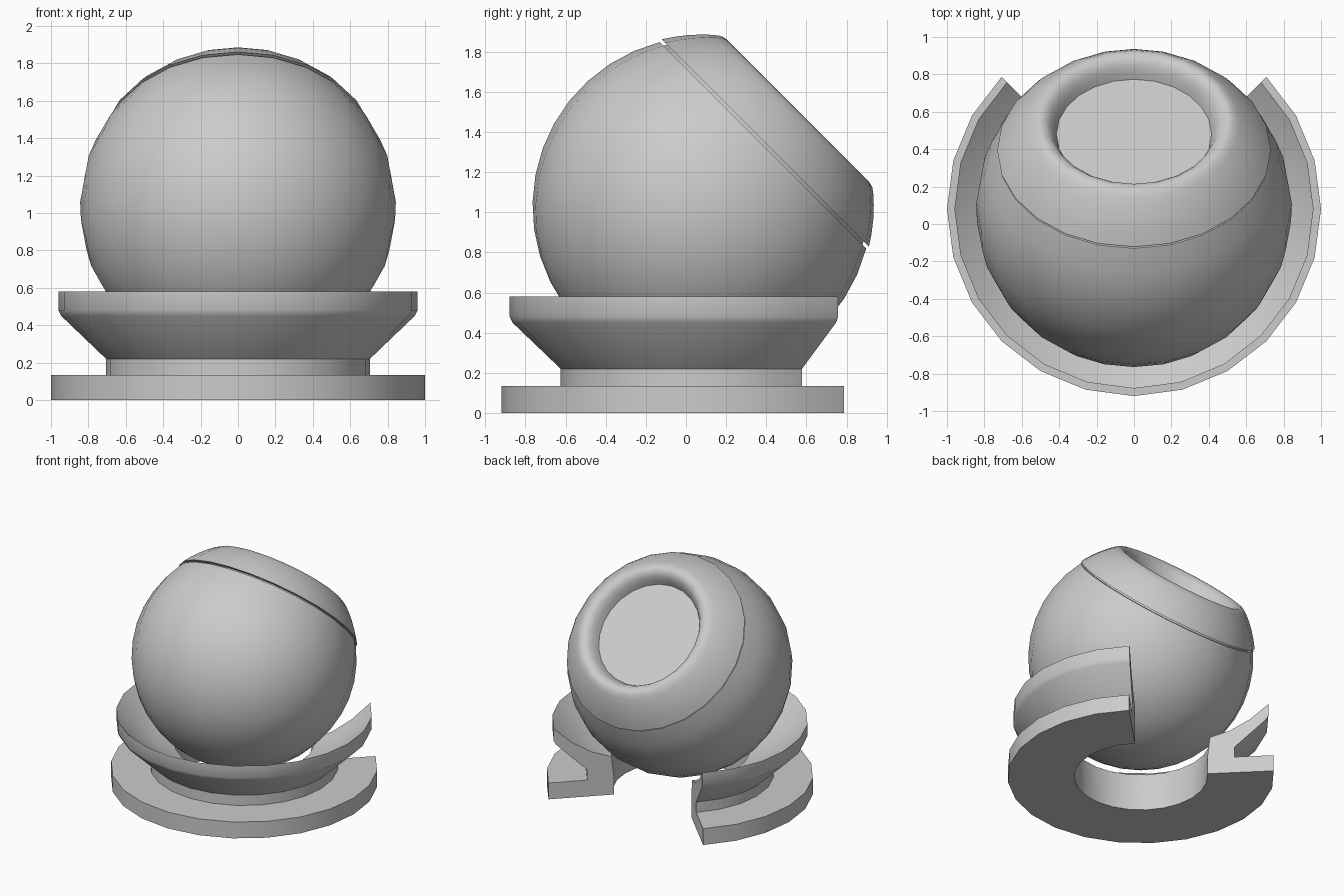
import bpy, bmesh
from math import sin, cos, pi, radians, sqrt
from mathutils import Matrix

if "Cube" in bpy.data.objects:
    bpy.data.objects.remove(bpy.data.objects["Cube"])

AXIS_Y, BALL_Z, BALL_R = 0.08, 1.03, 0.845
CUT_H = 0.43            # height of the parting plane along the tilted axis
SEG = 24


def finish(name, bm, loc, tilt=0.0, sharp=32):
    bmesh.ops.remove_doubles(bm, verts=bm.verts, dist=1e-5)
    bmesh.ops.recalc_face_normals(bm, faces=bm.faces)
    bm.transform(Matrix.Rotation(tilt, 4, 'X'))
    mesh = bpy.data.meshes.new(name)
    bm.to_mesh(mesh)
    bm.free()
    ob = bpy.data.objects.new(name, mesh)
    ob.location = loc
    bpy.context.collection.objects.link(ob)
    bpy.ops.object.select_all(action='DESELECT')
    ob.select_set(True)
    bpy.context.view_layer.objects.active = ob
    bpy.ops.object.shade_smooth_by_angle(angle=radians(sharp))
    return ob


def lathe(name, profile, loc, tilt=0.0, start=0.0, sweep=2 * pi, steps=SEG,
          closed=False, sharp=32):
    """Revolve (radius, height) points; a partial sweep gets flat end faces."""
    bm = bmesh.new()
    rings = []
    for i in range(steps + 1):
        a = start + sweep * i / steps
        rings.append([bm.verts.new((r * cos(a), r * sin(a), h)) for r, h in profile])
    n = len(profile)
    for a, b in zip(rings, rings[1:]):
        for j in range(n if closed else n - 1):
            k = (j + 1) % n
            quad = [a[j], a[k], b[k], b[j]]
            if profile[j][0] == 0:
                quad.remove(b[j])
            if profile[k][0] == 0:
                quad.remove(b[k])
            if len(quad) > 2:
                bm.faces.new(quad)
    if closed and sweep < 2 * pi - 0.01:
        bm.faces.new(rings[0])
        bm.faces.new(rings[-1])
    return finish(name, bm, loc, tilt, sharp)


def sphere_profile(radius, top, steps=13):
    """Arc from the bottom pole up to the given height."""
    end = pi / 2 + sin_inv(top / radius)
    return [(0 if i == 0 else radius * sin(end * i / steps),
             -radius * cos(end * i / steps)) for i in range(steps + 1)]


def sin_inv(v):
    from math import asin
    return asin(v)


# Stand: flat foot, neck and flared cup, open by a quarter turn at the back
stand = [(0.50, 0), (1.0, 0), (1.0, 0.135), (0.705, 0.135), (0.705, 0.22),
         (0.945, 0.45), (0.96, 0.48), (0.96, 0.58), (0.82, 0.455),
         (0.67, 0.365), (0.52, 0.315), (0.50, 0.135)]
lathe("stand", stand, (0, AXIS_Y, 0), start=radians(135), sweep=radians(270),
      steps=18, closed=True)

centre = (0, AXIS_Y, BALL_Z)
tilt = radians(-45)

# Outer ball shell, sliced flat below the cap
shell = sphere_profile(BALL_R, CUT_H)
lathe("ball_shell", shell + [(0.70, CUT_H), (0, CUT_H)], centre, tilt)

# Core that shows as the floor of the parting groove
core = sphere_profile(BALL_R - 0.02, CUT_H + 0.04)
lathe("ball_core", core + [(0, CUT_H + 0.04)], centre, tilt)

# Cap ring with rounded crest and recessed flat disc
cap_r = 0.856
cap = [(0, 0.445), (0.70, 0.445)]
cap += [(sqrt(cap_r ** 2 - h * h), h) for h in (0.445, 0.50, 0.56, 0.61, 0.645)]
cap += [(0.532, 0.668), (0.505, 0.674), (0.475, 0.665), (0.45, 0.64),
        (0.43, 0.605), (0.415, 0.566), (0, 0.566)]
lathe("cap_ring", cap, centre, tilt, sharp=40)
